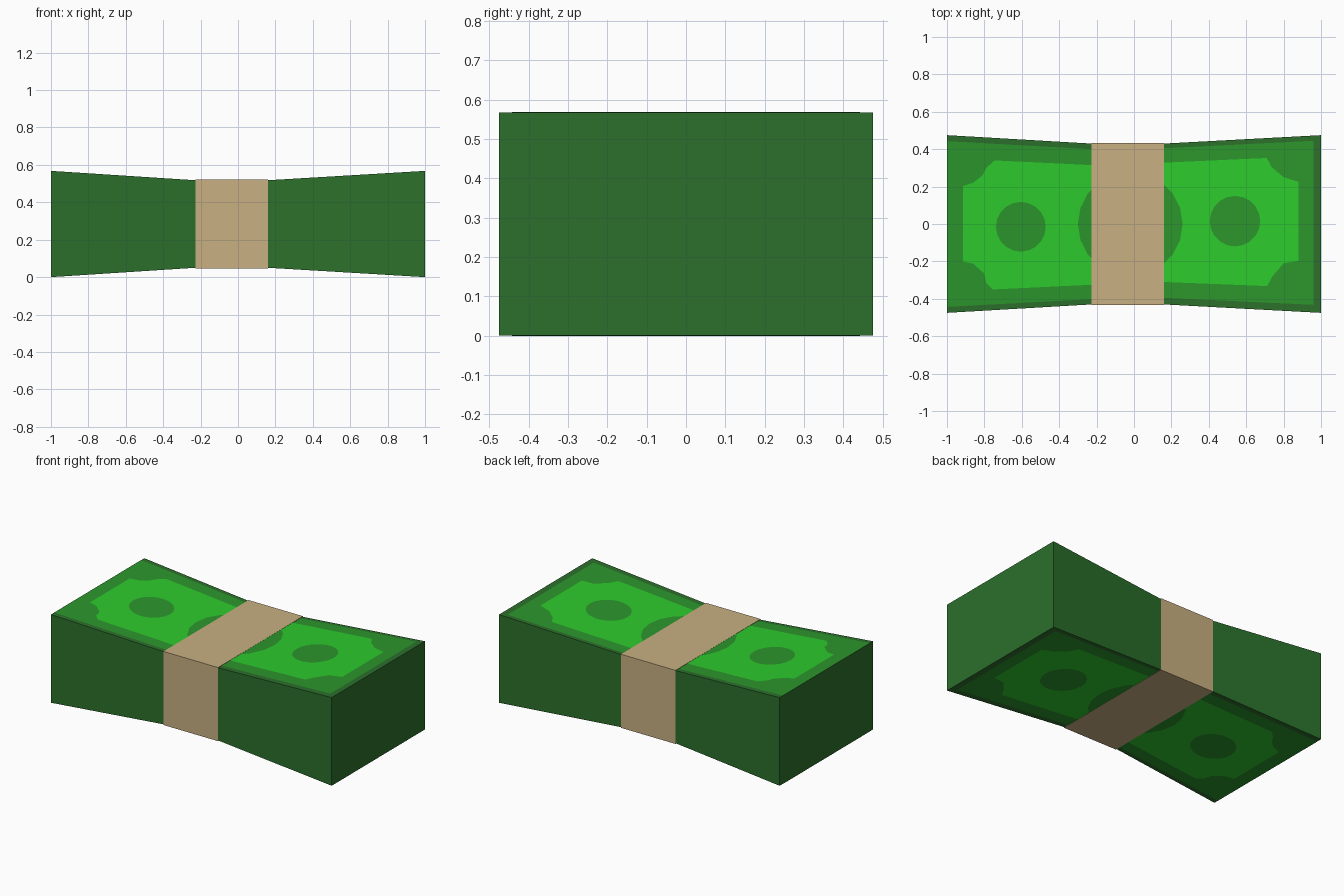
import bpy, bmesh, math

if "Cube" in bpy.data.objects:
    bpy.data.objects.remove(bpy.data.objects["Cube"])

H = 0.568                     # full height at the ends
PINCH = 0.05                  # how far the strap squeezes top and bottom
X0, X1 = -0.228, 0.16         # strap edges


def material(name, rgb):
    m = bpy.data.materials.new(name)
    m.diffuse_color = (*rgb, 1)
    m.use_nodes = True
    m.node_tree.nodes["Principled BSDF"].inputs["Base Color"].default_value = m.diffuse_color
    return m


DARK = material("dark green", (0.025, 0.162, 0.025))
MID = material("mid green", (0.025, 0.305, 0.025))
BRIGHT = material("bright green", (0.026, 0.597, 0.026))
TAN = material("tan paper", (0.578, 0.434, 0.223))


def finish(bm, name, mat):
    me = bpy.data.meshes.new(name)
    bm.to_mesh(me)
    bm.free()
    ob = bpy.data.objects.new(name, me)
    me.materials.append(mat)
    bpy.context.collection.objects.link(ob)


def sag(x):
    """Depth of the pinch at x: zero at the ends, full under the strap."""
    if x < X0:
        return PINCH * (x + 1) / (X0 + 1)
    if x > X1:
        return PINCH * (1 - x) / (1 - X1)
    return PINCH


def loft(name, xs, mat, grow=0.0):
    """Rectangular sections joined along x, pinched by sag()."""
    bm = bmesh.new()
    rings = []
    for x in xs:
        s = sag(x)
        w = 0.475 - 0.9 * s + grow
        lo, hi = s - grow, H - s + grow
        rings.append([bm.verts.new((x, y, z)) for y, z in
                      ((-w, lo), (w, lo), (w, hi), (-w, hi))])
    for a, b in zip(rings, rings[1:]):
        for i in range(4):
            j = (i + 1) % 4
            bm.faces.new((a[i], a[j], b[j], b[i]))
    bm.faces.new(rings[0])
    bm.faces.new(rings[-1])
    bmesh.ops.recalc_face_normals(bm, faces=bm.faces)
    finish(bm, name, mat)


def print_layer(name, pts, mat, lift):
    """Flat outline folded onto the top and the bottom of the stack."""
    for side in ("top", "bottom"):
        bm = bmesh.new()
        bm.faces.new([bm.verts.new((x, y, 0)) for x, y in pts])
        for cut in (X0, X1):
            bmesh.ops.bisect_plane(bm, geom=bm.verts[:] + bm.edges[:] + bm.faces[:],
                                   plane_co=(cut, 0, 0), plane_no=(1, 0, 0))
        bmesh.ops.triangulate(bm, faces=bm.faces)
        for f in bm.faces:
            f.normal_update()
            if (f.normal.z > 0) != (side == "top"):
                f.normal_flip()
        for v in bm.verts:
            s = sag(v.co.x)
            v.co.z = H - s + lift if side == "top" else s - lift
        finish(bm, f"{name}_{side}", mat)


def circle(cx, cy, r, n=20):
    return [(cx + r * math.cos(2 * math.pi * i / n),
             cy + r * math.sin(2 * math.pi * i / n)) for i in range(n)]


# Bundle of notes and the paper strap around it
loft("note_stack", (-1, X0, X1, 1), DARK)
loft("paper_strap", (X0, X1), TAN, grow=0.003)

# Printed border
border = [(-1, -0.443), (X0, -0.402), (X1, -0.395), (0.96, -0.432),
          (0.96, 0.445), (X1, 0.405), (X0, 0.4), (-1, 0.443)]
print_layer("border", border, MID, 0.0008)

# Bright field with notched corners
field = [(-0.915, -0.2), (-0.86, -0.212), (-0.8, -0.265), (-0.79, -0.315),
         (-0.755, -0.35), (X0, -0.325), (X1, -0.31), (0.712, -0.332),
         (0.74, -0.28), (0.80, -0.21), (0.88, -0.197), (0.88, 0.225),
         (0.80, 0.25), (0.735, 0.305), (0.71, 0.353), (X1, 0.328),
         (X0, 0.315), (-0.745, 0.34), (-0.79, 0.3), (-0.81, 0.26),
         (-0.86, 0.22), (-0.915, 0.203)]
print_layer("field", field, BRIGHT, 0.0016)

# Round medallions
for name, c in (("left_medallion", (-0.605, -0.015, 0.133)),
                ("centre_medallion", (-0.02, 0.0, 0.28)),
                ("right_medallion", (0.54, 0.015, 0.135))):
    print_layer(name, circle(*c), MID, 0.0024)
